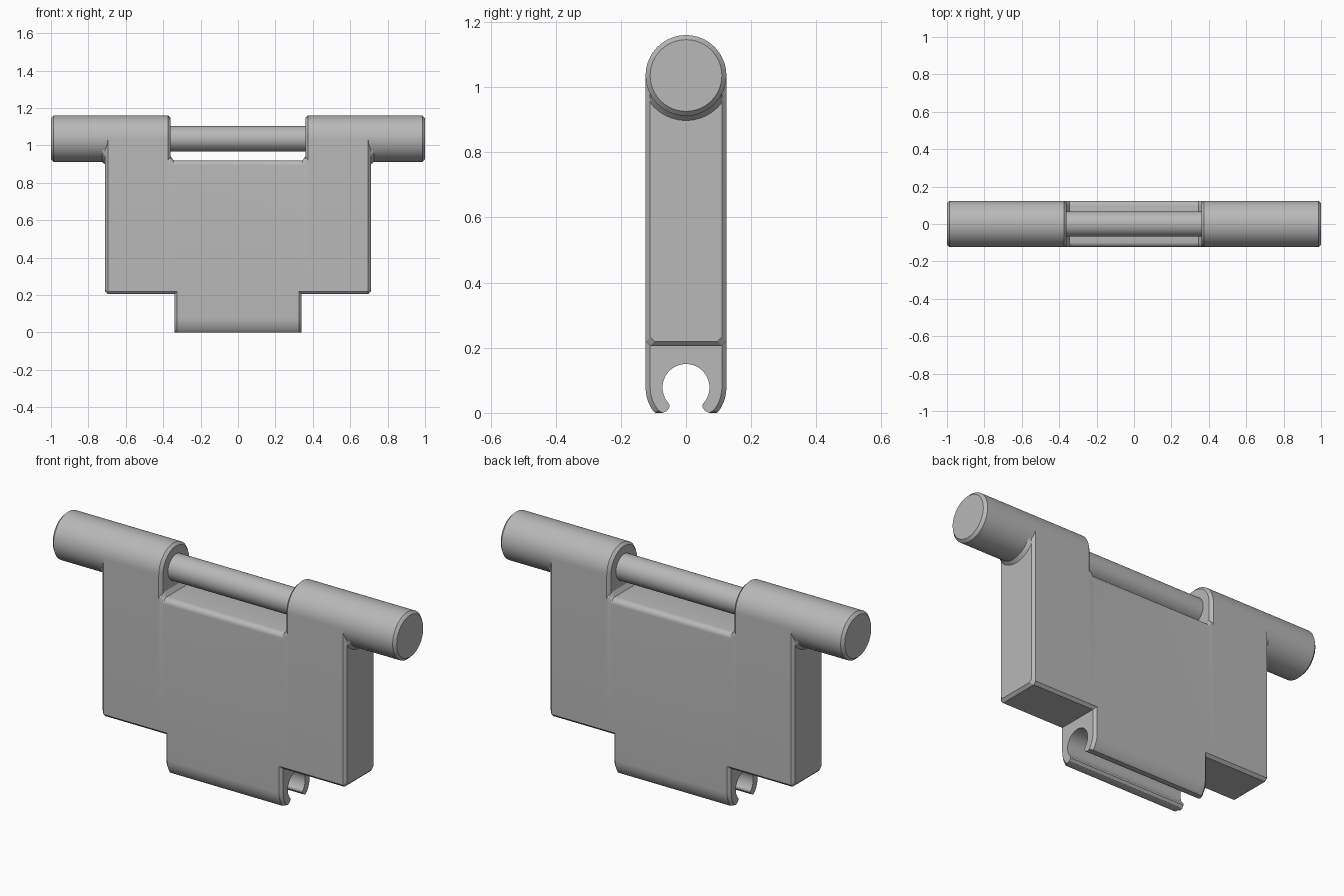
import bpy, bmesh
from math import sin, cos, radians

cube = bpy.data.objects.get("Cube")
if cube:
    bpy.data.objects.remove(cube)

grey = bpy.data.materials.new("plain grey")
grey.use_nodes = True
COLOUR = (0.48, 0.48, 0.48, 1)
grey.diffuse_color = COLOUR
grey.node_tree.nodes["Principled BSDF"].inputs["Base Color"].default_value = COLOUR

R = 0.124        # half thickness and barrel radius
AXIS = 1.036     # height of the hinge axis
BOTTOM = 0.205   # underside of the panel
C = 0.014        # chamfer width


def arc(r, z, start, end, steps):
    """Points (y, z) on an arc around (0, z)."""
    angles = [radians(start + (end - start) * i / steps) for i in range(steps + 1)]
    return [(r * cos(a), z + r * sin(a)) for a in angles]


def circle(r):
    return arc(r, AXIS, 0, 360, 64)[:-1]


def stadium(inset):
    """Chamfered bottom and half-round top."""
    r, b = R - inset, BOTTOM + inset
    return arc(r, AXIS, 0, 180, 32) + [(-r, b + C), (-r + C, b), (r - C, b), (r, b + C)]


def panel(lift):
    """Chamfered bottom and a flat top with rounded edges."""
    top, q = 0.92 + lift, 0.028
    corner = [(R - q + q * cos(radians(a)), top - q + q * sin(radians(a)))
              for a in range(0, 91, 15)]
    half = [(R - C, BOTTOM), (R, BOTTOM + C)] + corner
    return half + [(-y, z) for y, z in reversed(half)]


def clip(inset):
    """Snap jaw, open at the bottom."""
    mid = 0.078
    outer = [(y, max(z, 0)) for y, z in arc(R - inset, mid, -40, 0, 10)]
    bore = arc(0.072, mid, -44, 90, 28)
    lip = [(0.050, 0.018), (0.058, 0.006), (0.072, 0.0)]
    right = bore[::-1] + lip + outer + [(R - inset, 0.22)]
    left = [(-y, z) for y, z in reversed(right)]
    return right + left[:-1]


def loft(name, sections):
    """Skin a row of matching (x, profile) sections and cap both ends."""
    bm = bmesh.new()
    rings = [[bm.verts.new((x, y, z)) for y, z in prof] for x, prof in sections]
    for a, b in zip(rings, rings[1:]):
        for i in range(len(a)):
            j = (i + 1) % len(a)
            bm.faces.new((a[i], a[j], b[j], b[i]))
    bm.faces.new(rings[0])
    bm.faces.new(rings[-1])
    bmesh.ops.recalc_face_normals(bm, faces=bm.faces)
    mesh = bpy.data.meshes.new(name)
    bm.to_mesh(mesh)
    bm.free()
    mesh.materials.append(grey)
    obj = bpy.data.objects.new(name, mesh)
    bpy.context.collection.objects.link(obj)
    bpy.ops.object.select_all(action='DESELECT')
    obj.select_set(True)
    bpy.context.view_layer.objects.active = obj
    bpy.ops.object.shade_smooth_by_angle(angle=radians(25))
    return obj


# Middle panel, its top rising slightly into the notch walls
rise = [(0.36 + C, 0.022), (0.36, 0.022), (0.345, 0)]
loft("middle_panel", [(-x, panel(h)) for x, h in rise]
     + [(x, panel(h)) for x, h in reversed(rise)])

# Snap clip along the bottom
CLIP = 0.34
loft("bottom_clip", [(-CLIP, clip(C)), (-CLIP + C, clip(0)),
                     (CLIP - C, clip(0)), (CLIP, clip(C))])

# Hinge pin across the notch
loft("hinge_pin", [(-0.38, circle(0.068)), (0.38, circle(0.068))])

for side, s in (("left", 1), ("right", -1)):
    # Shoulder: panel side with rounded top
    loft(side + "_shoulder", [(s * 0.36, stadium(C)), (s * (0.36 + C), stadium(0)),
                              (s * (0.71 - C), stadium(0)), (s * 0.71, stadium(C))])
    # Barrel sticking out at the end
    loft(side + "_barrel", [(s * (0.71 - C), circle(R)), (s * (1 - C), circle(R)),
                            (s, circle(R - C))])
    # Small flare where the barrel meets the panel side
    def flare(r):
        return [(max(-R + C, min(R - C, y)), z) for y, z in arc(r, AXIS, 200, 340, 28)]
    loft(side + "_flare", [(s * 0.70, flare(R + C + 0.01)), (s * 0.71, flare(R + C)),
                           (s * 0.728, flare(R - 0.001))])
